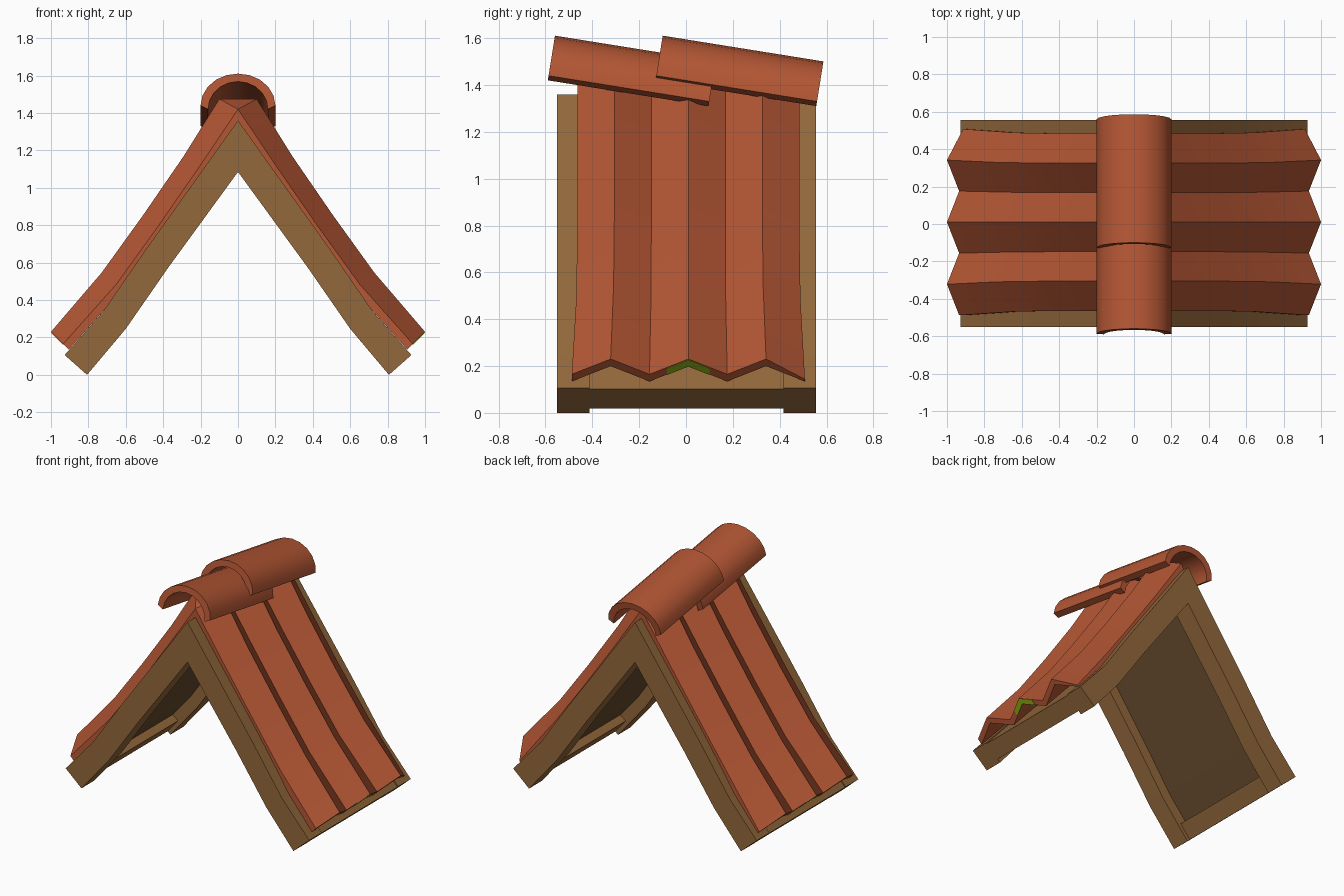
import bpy, bmesh, math
from mathutils import Vector

if "Cube" in bpy.data.objects:
    bpy.data.objects.remove(bpy.data.objects["Cube"])


def material(name, rgb):
    m = bpy.data.materials.new(name)
    m.diffuse_color = (*rgb, 1)
    m.use_nodes = True
    m.node_tree.nodes["Principled BSDF"].inputs["Base Color"].default_value = m.diffuse_color
    return m


WOOD = material("brown wood", (0.29, 0.138, 0.044))
DARK = material("dark underside wood", (0.14, 0.072, 0.028))
CLAY = material("terracotta", (0.45, 0.093, 0.034))
MOSS = material("moss green", (0.24, 0.40, 0.005))


def solid(name, top, under, mat, smooth=True):
    """Closed solid between two equal grids of points."""
    bm = bmesh.new()
    a = [[bm.verts.new(p) for p in row] for row in top]
    b = [[bm.verts.new(p) for p in row] for row in under]
    n, m = len(a), len(a[0])
    for i in range(n - 1):
        for j in range(m - 1):
            for g in (a, b):
                bm.faces.new((g[i][j], g[i + 1][j], g[i + 1][j + 1], g[i][j + 1]))
        for j in (0, m - 1):
            bm.faces.new((a[i][j], a[i + 1][j], b[i + 1][j], b[i][j]))
    for i in (0, n - 1):
        for j in range(m - 1):
            bm.faces.new((a[i][j], a[i][j + 1], b[i][j + 1], b[i][j]))
    bmesh.ops.remove_doubles(bm, verts=bm.verts, dist=0.0005)
    bmesh.ops.recalc_face_normals(bm, faces=bm.faces)
    me = bpy.data.meshes.new(name)
    bm.to_mesh(me)
    bm.free()
    me.materials.append(mat)
    ob = bpy.data.objects.new(name, me)
    bpy.context.collection.objects.link(ob)
    if smooth:
        bpy.ops.object.select_all(action='DESELECT')
        ob.select_set(True)
        bpy.context.view_layer.objects.active = ob
        bpy.ops.object.shade_smooth_by_angle(angle=math.radians(30))
    return ob


# Curved rafter profile, eave to apex
OUTER = [Vector(p) for p in ((0.927, 0.106), (0.72, 0.34), (0.50, 0.66), (0, 1.36))]
INNER = [Vector(p) for p in ((0.807, 0.0), (0.60, 0.246), (0.374, 0.572), (0, 1.085))]


def level(t):
    return [o.lerp(i, t) for o, i in zip(OUTER, INNER)]


def both(profile):
    return profile + [Vector((-p.x, p.y)) for p in reversed(profile[:-1])]


def rows(profile, y0, y1):
    return [[Vector((p.x, y, p.y)) for y in (y0, y1)] for p in profile]


# Wooden rafters
for name, y0, y1 in (("front_rafter", -0.55, -0.413), ("back_rafter", 0.417, 0.555)):
    solid(name, rows(both(OUTER), y0, y1), rows(both(INNER), y0, y1), WOOD)

# Roof board: dark on its underside
board = solid("roof_board", rows(both(level(0.04)), -0.413, 0.417),
              rows(both(level(0.5)), -0.413, 0.417), WOOD)
board.data.materials.append(DARK)
for f in board.data.polygons:
    f.material_index = 1 if f.normal.z < -0.1 and f.area > 0.15 else 0

# Eave rails
for side, sx in (("right", 1), ("left", -1)):
    def rail(t):
        p = level(t)
        return [Vector((q.x * sx, q.y)) for q in (p[0], p[0].lerp(p[1], 0.38))]
    solid(side + "_eave_rail", rows(rail(0.5), -0.413, 0.417), rows(rail(0.83), -0.413, 0.417), WOOD)

# Zigzag tile sheet: crest and valley lines from eave to ridge
CREST = [(1.0, 0.23), (0.73, 0.545), (0.51, 0.85), (0.29, 1.17), (0.1, 1.475)]
VALLEY = [(0.935, 0.165), (0.65, 0.485), (0.428, 0.793), (0.205, 1.115), (0.0, 1.42)]
FLARE = [1.05, 1.01, 1, 1, 1]


def tile_point(s, k, under, sx, out=0.0, sink=0.0):
    c, v = Vector(CREST[s]), Vector(VALLEY[s])
    n = (c - v).normalized()
    w = 1 - abs((k % 2) - 1)
    drop = n * 0.043
    if s == 4:  # keep the valley meeting on the centre line
        drop = Vector((0.035 * w, 0.06))
    p = v.lerp(c, w) - (drop if under else n * sink)
    if k == 6 and s == 0 and not under:  # last corner sags
        p -= n * 0.03
    p += Vector((n.y, -n.x)) * out
    return Vector((p.x * sx, 0.01 + (k - 3) * 0.158 * FLARE[s], p.y))


def sheet(under):
    order = [(s, 1) for s in range(5)] + [(s, -1) for s in reversed(range(5))]
    return [[tile_point(s, k, under, sx) for k in range(7)] for s, sx in order]


solid("roof_tiles", sheet(False), sheet(True), CLAY)

# Moss patch on the eave end of the middle crest
for side, sx in (("right", 1), ("left", -1)):
    def patch(under):
        return [[tile_point(0, k, under, sx, o, 0.003) for k in (2.45, 3, 3.55)]
                for o in (-0.001, 0.003)]
    solid(side + "_moss", patch(False), patch(True), MOSS, smooth=False)

# Two overlapping, tilted half-round ridge caps
TILT = math.radians(9.1)
AXIS = Vector((0, math.cos(TILT), -math.sin(TILT)))
UP = Vector((0, math.sin(TILT), math.cos(TILT)))
SEG = 10


def arch(origin, half_width, base, height):
    out = []
    for d in (0, 0.695):
        row = []
        for i in range(SEG + 1):
            a = math.pi * i / SEG
            row.append(origin + AXIS * d + UP * (base + height * math.sin(a))
                       + Vector((half_width * math.cos(a), 0, 0)))
        out.append(row)
    return out


for name, y in (("front_ridge_cap", -0.59), ("back_ridge_cap", -0.13)):
    o = Vector((0, y, 1.42))
    solid(name, arch(o, 0.2, 0.02, 0.173), arch(o, 0.16, 0.0, 0.15), CLAY)
